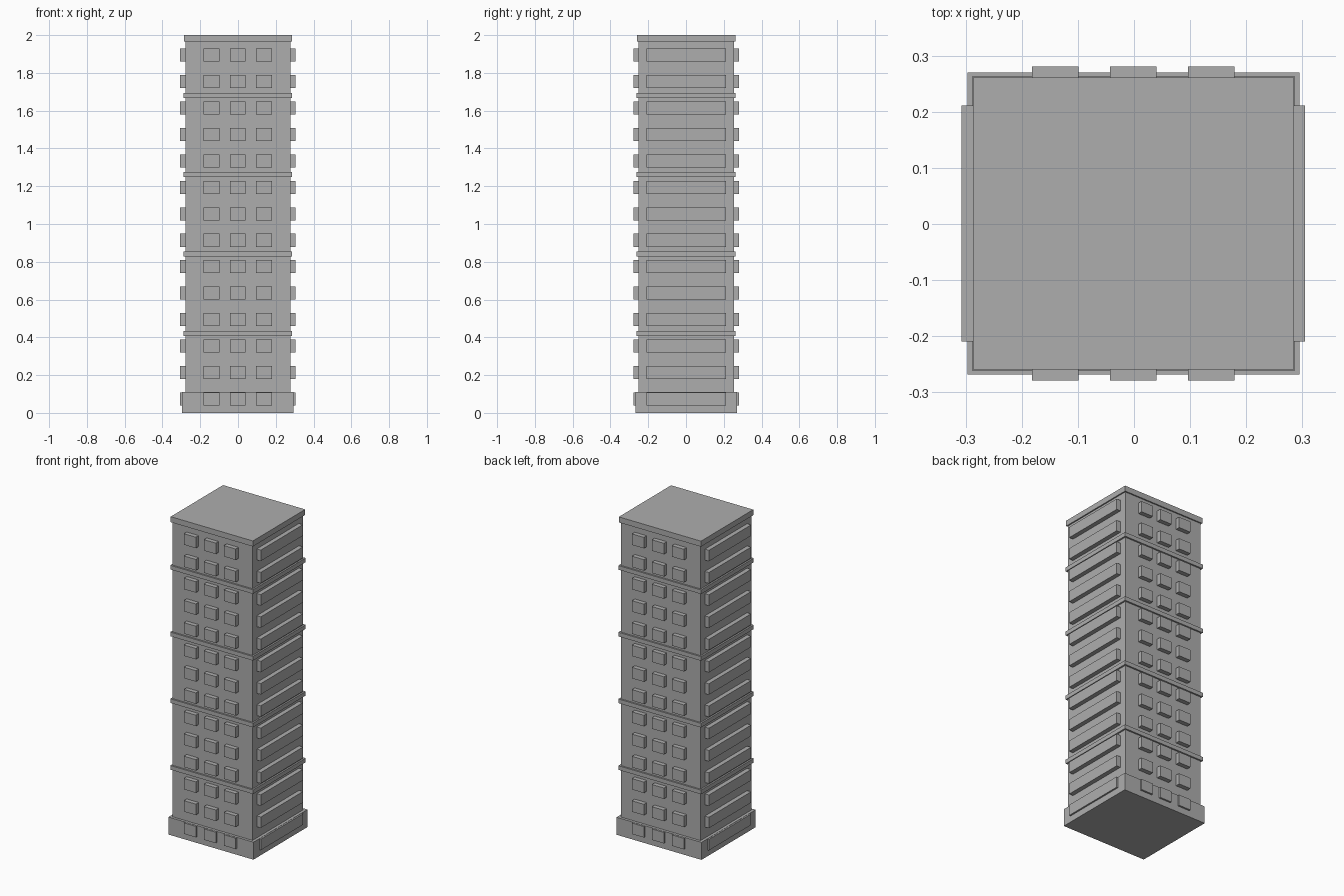
import bpy
import bmesh
from mathutils import Matrix, Vector

default_cube = bpy.data.objects.get("Cube")
if default_cube:
    bpy.data.objects.remove(default_cube, do_unlink=True)

# Single concrete colour
CONCRETE = (0.42, 0.42, 0.42, 1)
concrete = bpy.data.materials.new("concrete grey")
concrete.use_nodes = True
concrete.diffuse_color = CONCRETE
concrete.node_tree.nodes["Principled BSDF"].inputs["Base Color"].default_value = CONCRETE

CX, CY = -0.001, 0.001      # shared centre of the tower
FLOORS, FLOOR_H = 14, 0.14
FIRST_WINDOW_Z, WINDOW_H = 0.074, 0.069


def add_box(bm, centre, size):
    matrix = Matrix.Translation(Vector(centre)) @ Matrix.Diagonal((*size, 1))
    bmesh.ops.create_cube(bm, size=1, matrix=matrix)


def make_part(name, boxes):
    """Build one object from (centre, size) boxes."""
    bm = bmesh.new()
    for centre, size in boxes:
        add_box(bm, centre, size)
    mesh = bpy.data.meshes.new(name)
    bm.to_mesh(mesh)
    bm.free()
    mesh.materials.append(concrete)
    part = bpy.data.objects.new(name, mesh)
    bpy.context.collection.objects.link(part)
    return part


def slab(half_x, half_y, bottom, top):
    return ((CX, CY, (bottom + top) / 2), (2 * half_x, 2 * half_y, top - bottom))


# Tower shaft, plinth and roof
make_part("tower_body", [slab(0.278, 0.252, 0.05, 1.98)])
make_part("base_plinth", [slab(0.296, 0.269, 0, 0.11)])
make_part("roof_slab", [slab(0.286, 0.26, 1.965, 2.0)])

# Ledges, one every three floors
ledges = []
for i in range(1, 5):
    z = i * 3 * FLOOR_H
    ledges.append(slab(0.288, 0.262, z - 0.012, z + 0.014))
make_part("floor_ledges", ledges)

# Projecting windows: separate boxes front and back, long bays on the sides
DEPTH = 0.06
floor_heights = [FIRST_WINDOW_Z + i * FLOOR_H for i in range(FLOORS)]
for name, side in (("front", -1), ("back", 1)):
    y = CY + side * (0.28 - DEPTH / 2)
    make_part(name + "_windows", [
        ((CX + column * 0.139, y, z), (0.083, DEPTH, WINDOW_H))
        for z in floor_heights for column in (-1, 0, 1)])

for name, side in (("left", 1), ("right", -1)):
    x = CX + side * (0.306 - DEPTH / 2)
    make_part(name + "_window_bays", [
        ((x, CY + y, z), (DEPTH, width, WINDOW_H))
        for z in floor_heights
        for y, width in ((-0.169, 0.082), (0, 0.256), (0.169, 0.082))])
